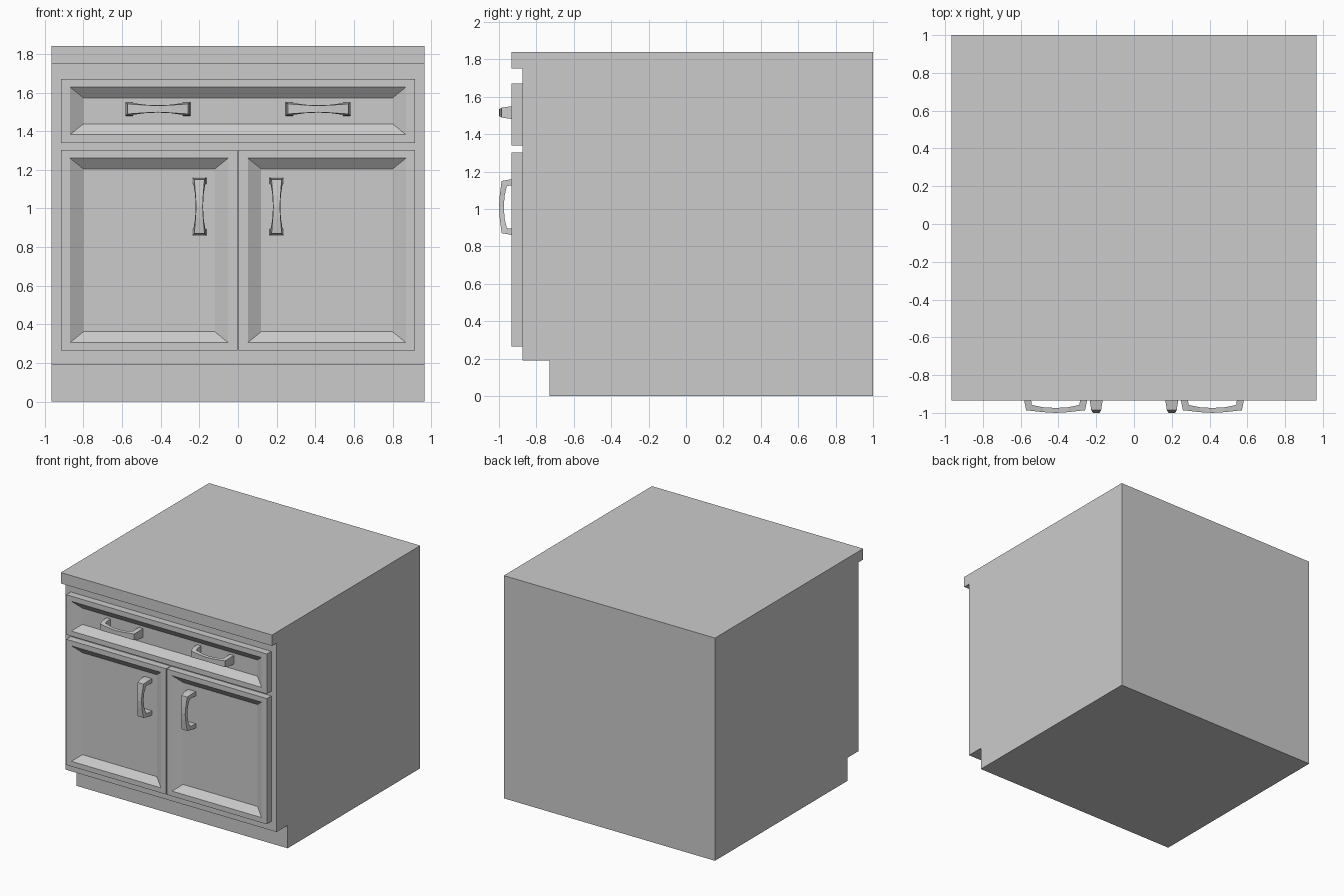
import bpy, bmesh

if "Cube" in bpy.data.objects:
    bpy.data.objects.remove(bpy.data.objects["Cube"])

FRONT, FACE, PANEL = -0.934, -0.875, -0.888   # frame front, carcass front, recessed panel


def finish(name, bm):
    bmesh.ops.recalc_face_normals(bm, faces=bm.faces)
    me = bpy.data.meshes.new(name)
    bm.to_mesh(me)
    bm.free()
    ob = bpy.data.objects.new(name, me)
    bpy.context.collection.objects.link(ob)
    return ob


def skin(bm, rings):
    """Bridge a series of vertex rings and cap both ends."""
    rings = [[bm.verts.new(p) for p in r] for r in rings]
    for a, b in zip(rings, rings[1:]):
        n = len(a)
        for i in range(n):
            j = (i + 1) % n
            bm.faces.new((a[i], a[j], b[j], b[i]))
    bm.faces.new(rings[0])
    bm.faces.new(rings[-1])


def carcass():
    # side profile (y, z) with toe kick and worktop lip, extruded across x
    prof = [(1, 0), (1, 1.84), (FRONT, 1.84), (FRONT, 1.75), (FACE, 1.75),
            (FACE, 0.19), (-0.73, 0.19), (-0.73, 0)]
    bm = bmesh.new()
    skin(bm, [[(x, y, z) for y, z in prof] for x in (-0.965, 0.965)])
    finish("cabinet_body", bm)


def framed_panel(name, x0, x1, z0, z1):
    # flat frame around a sloped recess
    def ring(y, dx, dz):
        return [(x0 + dx, y, z0 + dz), (x1 - dx, y, z0 + dz),
                (x1 - dx, y, z1 - dz), (x0 + dx, y, z1 - dz)]
    bm = bmesh.new()
    skin(bm, [ring(FACE, 0, 0), ring(FRONT, 0, 0),
              ring(FRONT, 0.048, 0.042), ring(PANEL, 0.117, 0.098)])
    finish(name, bm)


def handle(name, cx, cz, half, upright):
    # stations: outer (u, y), inner (u, y), outer half width, inner half width
    side = [(1.00, PANEL, 0.77, PANEL, 0.036, 0.036),
            (0.99, FRONT, 0.77, FRONT, 0.034, 0.034),
            (0.93, -0.986, 0.75, -0.958, 0.026, 0.030),
            (0.40, -0.996, 0.40, -0.970, 0.020, 0.022)]
    mid = [(0, -1.0, 0, -0.974, 0.017, 0.019)]
    path = side + mid + [(-a, b, -c, d, e, f) for a, b, c, d, e, f in side[::-1]]

    def place(u, y, w):
        return (cx + w, y, cz + u * half) if upright else (cx + u * half, y, cz + w)
    bm = bmesh.new()
    skin(bm, [[place(a, b, -e), place(a, b, e), place(c, d, f), place(c, d, -f)]
              for a, b, c, d, e, f in path])
    finish(name, bm)


carcass()
framed_panel("drawer_front", -0.917, 0.917, 1.34, 1.67)
for side, s in (("left", -1), ("right", 1)):
    x0, x1 = sorted((s * 0.003, s * 0.917))
    framed_panel(side + "_door", x0, x1, 0.264, 1.302)
    handle(side + "_door_handle", s * 0.2, 1.01, 0.15, True)
    handle(side + "_drawer_handle", s * 0.415, 1.515, 0.168, False)
